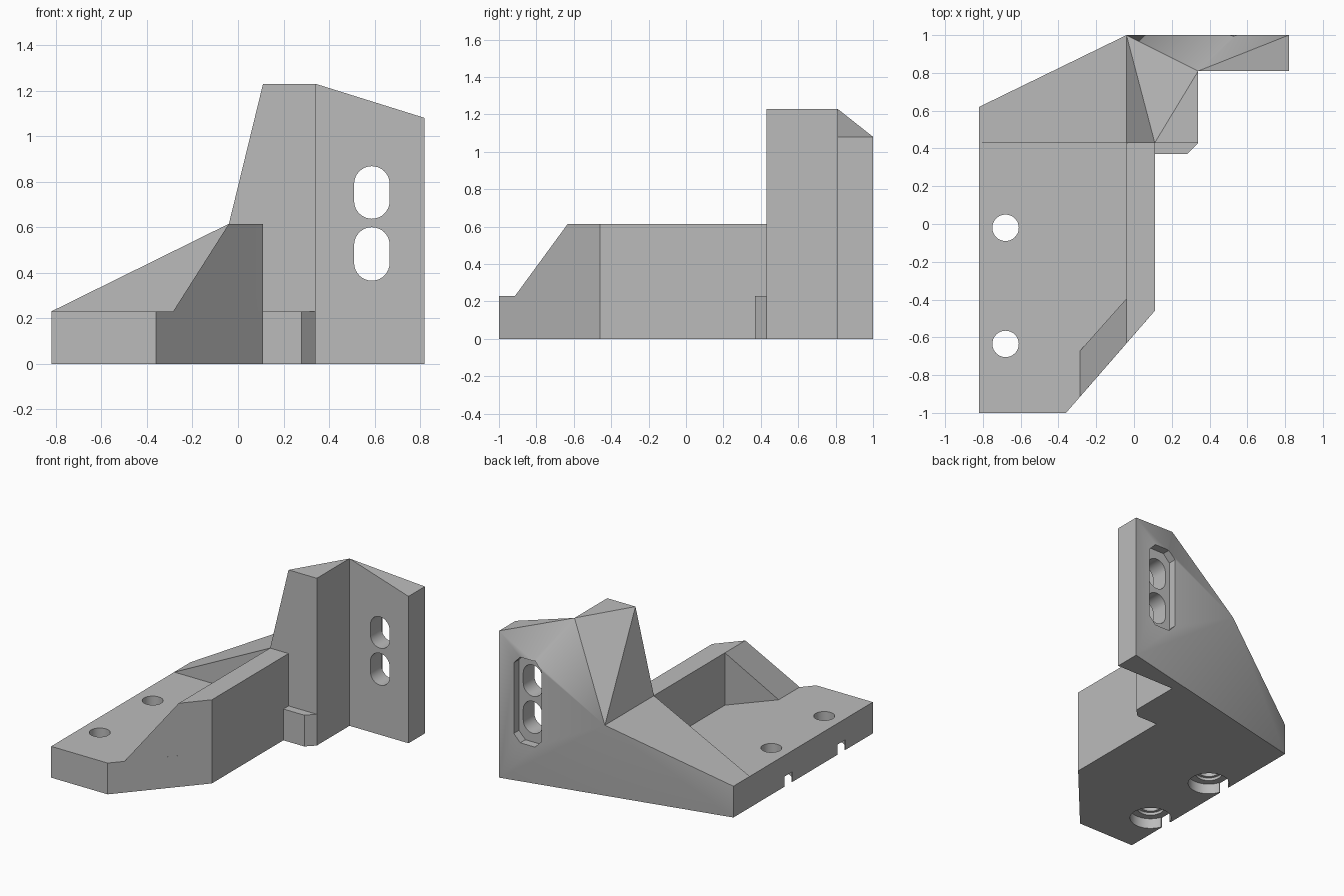
import bpy
import bmesh
import math
from mathutils import Vector

cube = bpy.data.objects.get("Cube")
if cube:
    bpy.data.objects.remove(cube, do_unlink=True)

grey = bpy.data.materials.new("plain_grey")
grey.use_nodes = True
grey.diffuse_color = (0.5, 0.5, 0.5, 1)
grey.node_tree.nodes["Principled BSDF"].inputs["Base Color"].default_value = (0.5, 0.5, 0.5, 1)


def hull(name, points):
    """Convex solid around a few corner points."""
    bm = bmesh.new()
    for p in points:
        bm.verts.new(p)
    bmesh.ops.convex_hull(bm, input=bm.verts[:])
    bmesh.ops.dissolve_limit(bm, angle_limit=0.005, verts=bm.verts[:], edges=bm.edges[:])
    bmesh.ops.recalc_face_normals(bm, faces=bm.faces[:])
    mesh = bpy.data.meshes.new(name)
    bm.to_mesh(mesh)
    bm.free()
    mesh.materials.append(grey)
    obj = bpy.data.objects.new(name, mesh)
    bpy.context.collection.objects.link(obj)
    return obj


def prism(name, outline, z0, z1):
    return hull(name, [(x, y, z) for x, y in outline for z in (z0, z1)])


def slab(name, outline, y0, y1):
    return hull(name, [(x, y, z) for x, z in outline for y in (y0, y1)])


def ring(cx, cy, r, n=32, start=0.0, sweep=2 * math.pi):
    return [(cx + r * math.cos(start + sweep * i / n),
             cy + r * math.sin(start + sweep * i / n)) for i in range(n + 1)]


def combine(target, others, operation):
    for other in others:
        mod = target.modifiers.new("combine", 'BOOLEAN')
        mod.operation = operation
        mod.solver = 'EXACT'
        mod.object = other
        bpy.context.view_layer.objects.active = target
        bpy.ops.object.modifier_apply(modifier=mod.name)
        bpy.data.objects.remove(other, do_unlink=True)


def ground(p):
    return Vector((p[0], p[1], 0))


BASE, WALL, TOP, SIDE = 0.23, 0.615, 1.23, 1.08
LEFT, INNER, OUTER, BACK = -0.82, -0.04, 0.11, 0.43

# Base plate with the angled front corner
bracket = prism("bracket", [(LEFT, -1), (-0.36, -1), (OUTER, -0.46), (OUTER, BACK), (LEFT, BACK)], 0, BASE)

# Long upright rib and its sloping front end
rib = prism("rib", [(INNER, -0.632), (OUTER, -0.46), (OUTER, BACK), (INNER, BACK)], 0, WALL)
rib_slope = hull("rib_slope", [(x, y, z) for z, corners in (
    (0, [(-0.285, -0.914), (-0.285, -0.67), (INNER, -0.632), (INNER, -0.395)]),
    (BASE, [(-0.285, -0.914), (-0.285, -0.67)]),
    (WALL, [(INNER, -0.632), (INNER, -0.395)])) for x, y in corners])

# Small chamfered stop at the foot of the tower
stop = prism("stop", [(OUTER, 0.37), (0.28, 0.37), (0.34, BACK), (OUTER, BACK)], 0, BASE)

# Shared corners of the back ramp, tower and flange
ramp_foot = Vector((LEFT, 0.62, 0))
flange_foot = Vector((0.82, 1, 0))
apex = Vector((INNER, 1, WALL))
step = Vector((INNER, BACK, WALL))
peak_in = Vector((OUTER, BACK, TOP))
peak_out = Vector((0.34, BACK, TOP))
peak_back = Vector((0.34, 0.81, TOP))
mid_foot = ramp_foot.lerp(flange_foot, (INNER - LEFT) / 1.64)
join_foot = ramp_foot.lerp(flange_foot, (0.232 - LEFT) / 1.64)

ramp = hull("ramp", [(LEFT, BACK, 0), (LEFT, BACK, BASE), ramp_foot, (LEFT, 0.62, BASE),
                     step, ground(step), apex, mid_foot])
tower = hull("tower", [step, ground(step), apex, mid_foot, join_foot, peak_in, peak_out,
                       peak_back, ground(peak_out), ground(peak_back)])
flange = hull("flange", [apex, join_foot, peak_back, ground(peak_back), flange_foot,
                         (0.82, 1, SIDE), (0.82, 0.81, SIDE), (0.82, 0.81, 0)])
combine(bracket, [rib, rib_slope, stop, ramp, tower, flange], 'UNION')

# Screw holes with counterbores and side drain notches underneath
cutters = []
for cy in (-0.02, -0.635):
    for r, top in ((0.14, 0.075), (0.09, 0.095), (0.07, 0.4)):
        cutters.append(prism("bore", ring(-0.68, cy, r)[:-1], -0.05, top))
    cutters.append(prism("notch", [(x, cy + s) for x in (-0.9, -0.68) for s in (-0.045, 0.045)],
                         -0.05, 0.075))

# Two upright slots through the flange, in a chamfered recess at the back
for low, high in ((0.365, 0.6), (0.637, 0.868)):
    r = 0.078
    outline = (ring(0.588, high - r, r, 16, 0, math.pi) +
               ring(0.588, low + r, r, 16, math.pi, math.pi))
    cutters.append(slab("slot", outline, 0.7, 1.1))
recess = [(0.588 + sx * dx, 0.617 + sz * dz) for sx in (-1, 1) for sz in (-1, 1)
          for dx, dz in ((0.113, 0.26), (0.06, 0.315))]
cutters.append(slab("recess", recess, 0.94, 1.1))
combine(bracket, cutters, 'DIFFERENCE')

# Tidy seams and smooth the shallow bends
bm = bmesh.new()
bm.from_mesh(bracket.data)
bmesh.ops.remove_doubles(bm, verts=bm.verts[:], dist=0.0005)
bmesh.ops.dissolve_limit(bm, angle_limit=0.01, verts=bm.verts[:], edges=bm.edges[:])
bm.to_mesh(bracket.data)
bm.free()
bpy.ops.object.select_all(action='DESELECT')
bracket.select_set(True)
bpy.context.view_layer.objects.active = bracket
bpy.ops.object.shade_smooth_by_angle(angle=math.radians(30))
